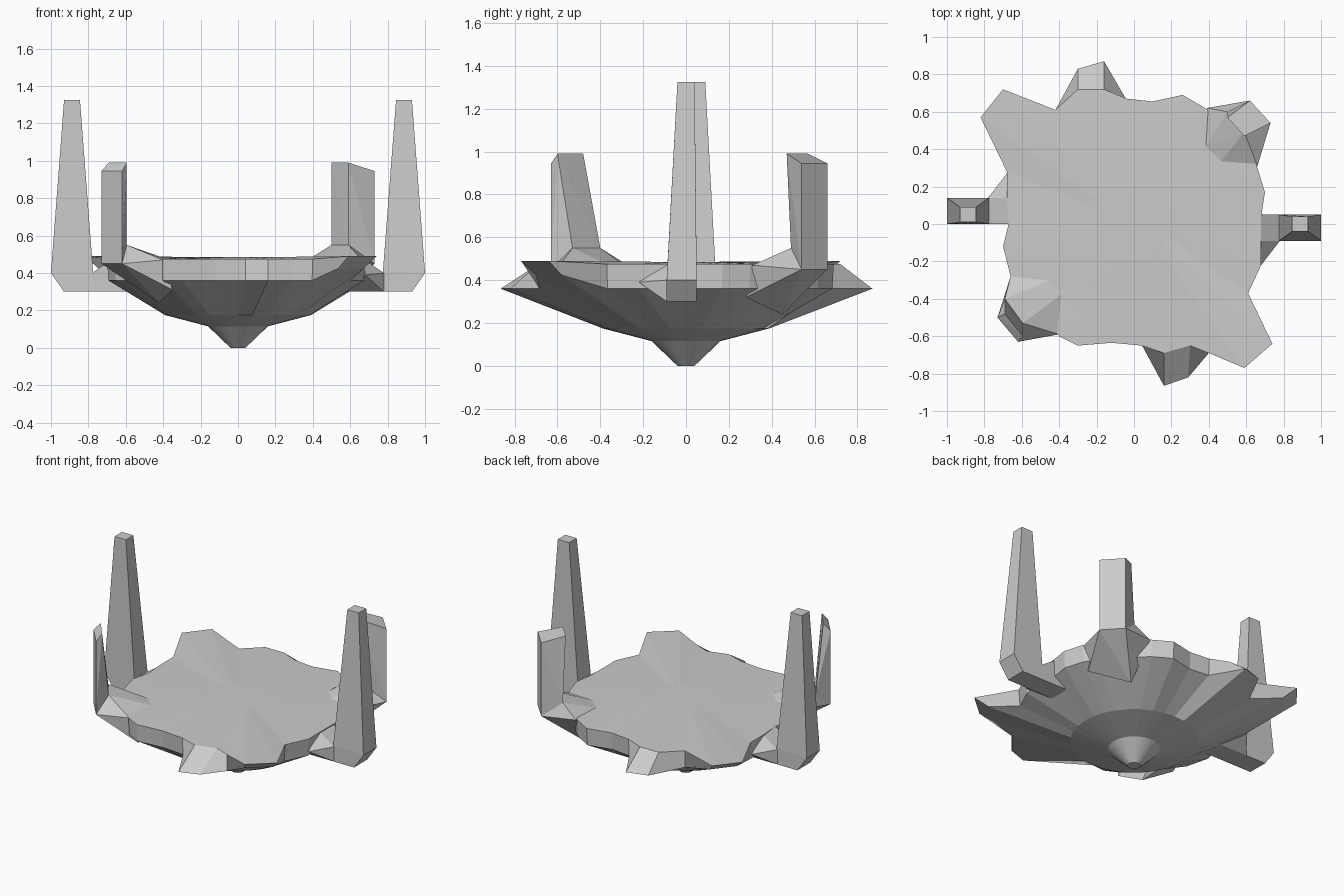
import bpy, bmesh, math

if "Cube" in bpy.data.objects:
    bpy.data.objects.remove(bpy.data.objects["Cube"])

N = 32  # radial segments of the platform


def finish(bm, name):
    bmesh.ops.recalc_face_normals(bm, faces=bm.faces)
    me = bpy.data.meshes.new(name)
    bm.to_mesh(me)
    bm.free()
    ob = bpy.data.objects.new(name, me)
    bpy.context.collection.objects.link(ob)
    return ob


def hull(name, pts):
    bm = bmesh.new()
    for p in pts:
        bm.verts.new(p)
    res = bmesh.ops.convex_hull(bm, input=bm.verts)
    loose = [v for v in bm.verts if not v.link_faces]
    bmesh.ops.delete(bm, geom=loose, context='VERTS')
    bmesh.ops.dissolve_limit(bm, angle_limit=0.02, verts=bm.verts, edges=bm.edges)
    return finish(bm, name)


def circle(r, z):
    return [(r * math.cos(2 * math.pi * k / N), r * math.sin(2 * math.pi * k / N), z)
            for k in range(N)]


# Ragged rim outline, one point per segment starting at +x
rim = [(.68, .04), (.70, .17), (.66, .30), (.62, .37), (.50, .50), (.38, .62), (.26, .69), (.10, .655),
       (-.04, .67), (-.16, .72), (-.30, .72), (-.42, .61), (-.70, .72), (-.82, .57), (-.68, .28), (-.68, .14),
       (-.67, 0), (-.70, -.12), (-.66, -.28), (-.56, -.38), (-.47, -.48), (-.40, -.60), (-.30, -.65),
       (-.12, -.635), (.04, -.65), (.16, -.69), (.30, -.65), (.40, -.69), (.59, -.77), (.74, -.64),
       (.61, -.37), (.68, -.22)]
corners = (12, 13, 28, 29)
top = [(x, y, .49 if k in corners else .475) for k, (x, y) in enumerate(rim)]
lower = [(x * .91, y * .91, .425) if k in corners else (x * .99, y * .99, .36)
         for k, (x, y) in enumerate(rim)]
# Pointed lips at the front and back
for k, p in {9: (-.16, .87), 10: (-.30, .83), 25: (.16, -.865), 26: (.29, -.82)}.items():
    lower[k] = (*p, .36)

# Platform: stacked rings with a conical underside
bm = bmesh.new()
rings = [[bm.verts.new(p) for p in ring] for ring in
         (circle(.04, 0), circle(.16, .115), circle(.39, .175), lower, top, circle(.2, .485))]
for a, b in zip(rings, rings[1:]):
    for k in range(N):
        j = (k + 1) % N
        bm.faces.new((a[k], a[j], b[j], b[k]))
bm.faces.new(rings[0])
bm.faces.new(rings[-1])
finish(bm, "platform")


# Tall side towers with the arms holding them
def tower(side, s, dy):
    def t(pts):
        return [(s * x, s * y + dy, z) for x, y, z in pts]
    ys = (-.09, .05)
    hull(side + "_tower", t([(x, y, z) for y in ys for x, z in
                             ((.78, .30), (.93, .30), (1.0, .40), (.775, .41))] +
                            [(x, y, 1.325) for x in (.845, .93) for y in (-.04, .04)]))
    hull(side + "_arm", t([(x, y, z) for y in ys for x, z in
                           ((.55, .46), (.67, .475), (.78, .40), (.78, .30), (.57, .30))] +
                          [(.68, -.22, .39)]))


tower("right", 1, 0)
tower("left", -1, .05)


# Upright slabs on sloped footings
def slab(name, inner_top, inner_base, outer, footing):
    base = [(x, y, .55) for x, y in inner_base] + [(x, y, .45) for x, y in outer]
    hull(name + "_slab", [(x, y, .99) for x, y in inner_top] +
         [(x, y, .945) for x, y in outer] + base)
    hull(name + "_slab_footing", base + footing)


slab("back_right", [(.50, .57), (.59, .47)], [(.50, .60), (.59, .49)], [(.62, .66), (.73, .54)],
     [(.38, .41, .475), (.46, .33, .475), (.39, .62, .47), (.66, .31, .47),
      (.40, .45, .24), (.60, .28, .32)])
slab("front_left", [(-.69, -.48), (-.595, -.60)], [(-.69, -.40), (-.595, -.53)],
     [(-.73, -.50), (-.62, -.63)],
     [(-.66, -.28, .475), (-.45, -.30, .475), (-.38, -.37, .475), (-.40, -.59, .47),
      (-.42, -.42, .24), (-.35, -.57, .31)])
